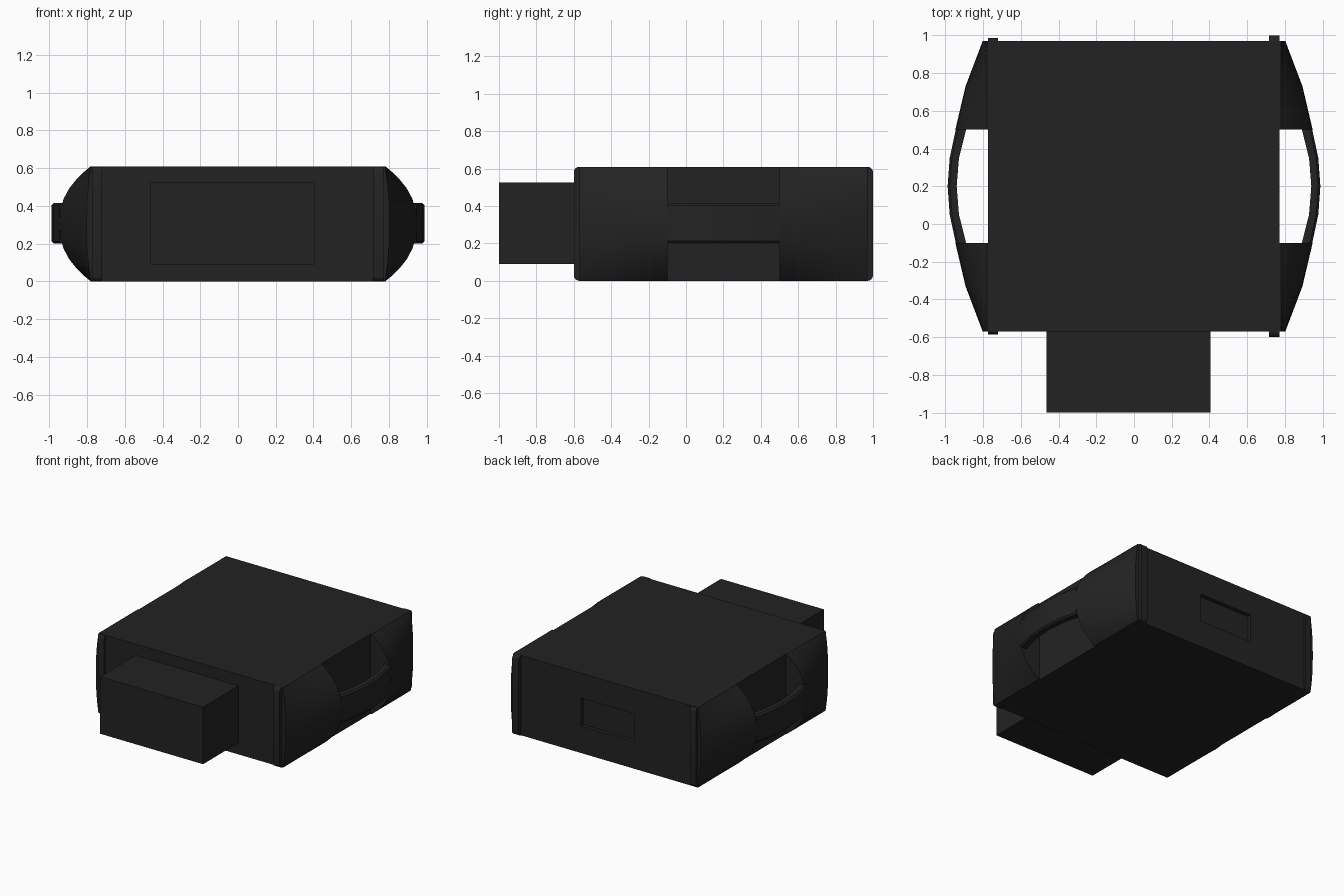
import bpy, bmesh, math
from mathutils import Vector

if "Cube" in bpy.data.objects:
    bpy.data.objects.remove(bpy.data.objects["Cube"])

black = bpy.data.materials.new("matte_black")
black.diffuse_color = (0.0165, 0.0165, 0.0165, 1)
black.use_nodes = True
black.node_tree.nodes["Principled BSDF"].inputs["Base Color"].default_value = black.diffuse_color


def finish(name, bm, smooth=None, mirror=False):
    bmesh.ops.recalc_face_normals(bm, faces=bm.faces)
    me = bpy.data.meshes.new(name)
    bm.to_mesh(me)
    bm.free()
    ob = bpy.data.objects.new(name, me)
    bpy.context.collection.objects.link(ob)
    me.materials.append(black)
    if smooth:
        bpy.ops.object.select_all(action='DESELECT')
        ob.select_set(True)
        bpy.context.view_layer.objects.active = ob
        bpy.ops.object.shade_smooth_by_angle(angle=math.radians(smooth))
    if mirror:
        ob.modifiers.new("mirror", 'MIRROR')
    return ob


def box(name, lo, hi):
    bm = bmesh.new()
    bmesh.ops.create_cube(bm, size=1)
    lo, hi = Vector(lo), Vector(hi)
    for v in bm.verts:
        v.co = (lo + hi) / 2 + v.co * (hi - lo)
    return finish(name, bm)


def loft(name, rings, smooth=None, mirror=False):
    bm = bmesh.new()
    vs = [[bm.verts.new(p) for p in r] for r in rings]
    n = len(vs[0])
    for a, b in zip(vs, vs[1:]):
        for i in range(n):
            j = (i + 1) % n
            bm.faces.new((a[i], a[j], b[j], b[i]))
    bm.faces.new(vs[0])
    bm.faces.new(vs[-1])
    return finish(name, bm, smooth, mirror)


H = 0.61

# Main case with a shallow recess in the back
body = box("main_case", (-0.772, -0.57, 0), (0.768, 0.97, H))
cutter = box("recess_cutter", (-0.24, 0.94, 0.205), (0.21, 1.05, 0.42))
cutter.hide_render = True
cutter.hide_viewport = True
cut = body.modifiers.new("recess", 'BOOLEAN')
cut.object = cutter
cut.solver = 'EXACT'

# Front block
box("front_block", (-0.465, -1.0, 0.09), (0.405, -0.55, 0.525))


# Rounded side plates
def plate(name, x0, x1, y0, y1, r=0.03):
    ring = []
    for k, (cy, cz) in enumerate(((y1 - r, H - r), (y0 + r, H - r),
                                  (y0 + r, r), (y1 - r, r))):
        for i in range(5):
            a = math.radians(90 * k + 22.5 * i)
            ring.append((cy + r * math.cos(a), cz + r * math.sin(a)))
    loft(name, [[(x, y, z) for y, z in ring] for x in (x0, x1)], 35)


plate("right_side_plate", 0.715, 0.77, -0.6, 1.0)
plate("left_side_plate", -0.775, -0.722, -0.585, 0.985)


# Bulging side grips, curved over their height and widening to the middle
def grip_section(y, reach, n=14):
    ring = [(0.76, y, H), (0.76, y, 0)]
    for i in range(n + 1):
        t = -math.cos(math.pi * i / n)
        g = 1 - abs(t) ** 2.4
        ring.append((0.78 + (reach - 0.78) * g, y, H / 2 * (1 + t)))
    return ring


for name, s in (("rear_grip", 1), ("front_grip", -1)):
    loft(name, [grip_section(0.2 + s * d, x) for d, x in
                ((0.3, 0.947), (0.53, 0.893), (0.77, 0.802))], 35, True)

# Carry handles bridging the grips
path = ((-0.3, 0.945, 0.89), (-0.15, 0.977, 0.928), (0, 0.988, 0.94),
        (0.15, 0.977, 0.928), (0.3, 0.945, 0.89))
b = 0.012
loft("carry_handle",
     [[(xi, 0.2 + d, 0.2), (xo - b, 0.2 + d, 0.2), (xo, 0.2 + d, 0.2 + b),
       (xo, 0.2 + d, 0.415 - b), (xo - b, 0.2 + d, 0.415), (xi, 0.2 + d, 0.415)]
      for d, xo, xi in path], 35, True)
